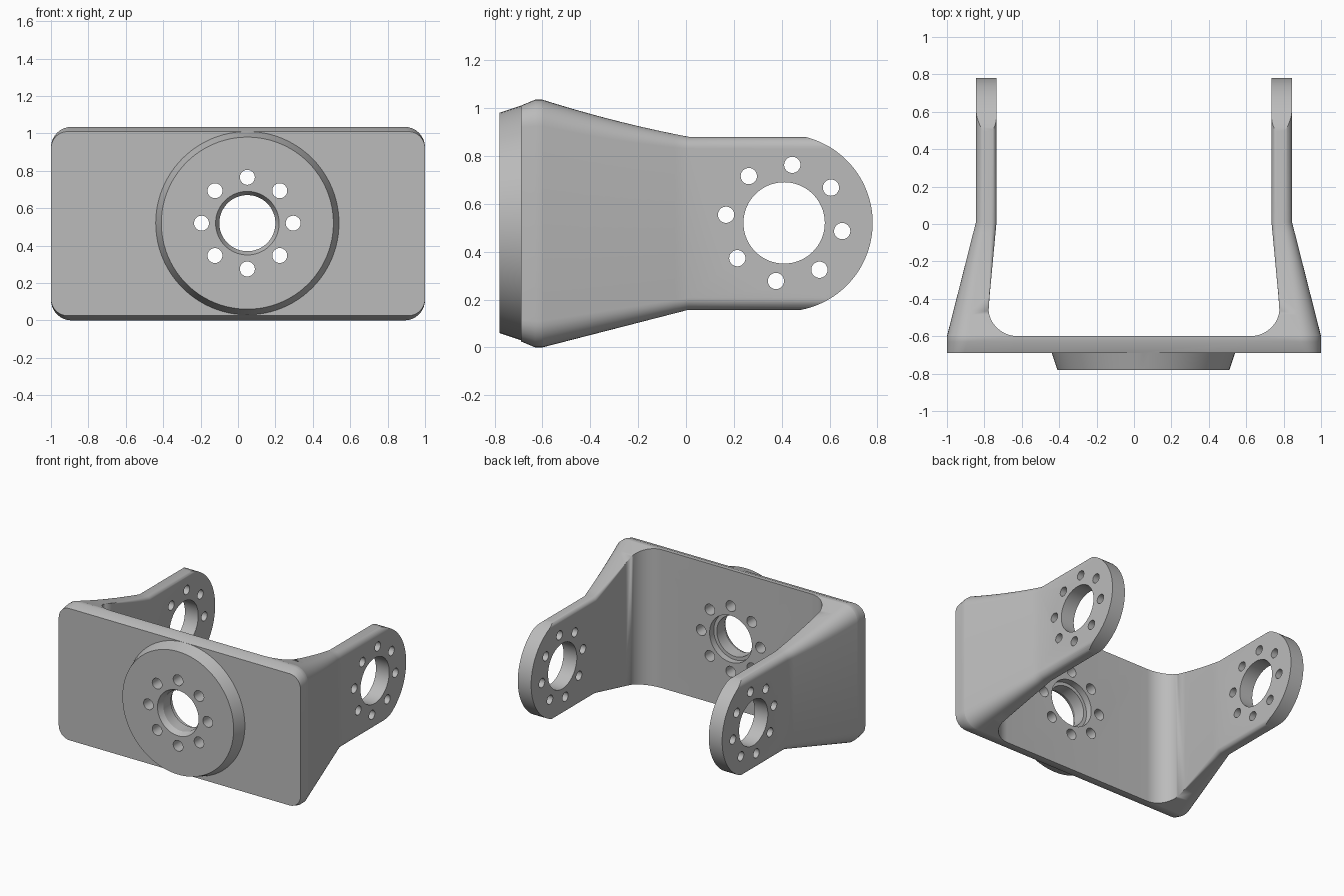
import bpy, bmesh
from math import sin, cos, radians, pi, sqrt
from mathutils import Vector

cube = bpy.data.objects.get("Cube")
if cube:
    bpy.data.objects.remove(cube, do_unlink=True)

grey = bpy.data.materials.new("light grey")
grey.use_nodes = True
grey.diffuse_color = (0.5, 0.5, 0.5, 1)
grey.node_tree.nodes["Principled BSDF"].inputs["Base Color"].default_value = (0.5, 0.5, 0.5, 1)

MID_Z = 0.52       # height of every bore centre
HUB_X = 0.05       # hub is slightly off centre
EYE_Y = 0.41       # centre of the arm ends
FILLET_X = 0.62    # where the inner fillet leaves the back plate


def loft(name, rings, half=False):
    """Skin a list of equal-length rings and cap both ends."""
    bm = bmesh.new()
    rows = [[bm.verts.new(p) for p in ring] for ring in rings]
    for a, b in zip(rows, rows[1:]):
        for i in range(len(a)):
            j = (i + 1) % len(a)
            bm.faces.new((a[i], a[j], b[j], b[i]))
    bm.faces.new(rows[0])
    bm.faces.new(rows[-1])
    bmesh.ops.remove_doubles(bm, verts=bm.verts, dist=1e-4)
    if half:  # open the middle and mirror to the other side
        inner = [f for f in bm.faces if all(abs(v.co.x) < 1e-4 for v in f.verts)]
        bmesh.ops.delete(bm, geom=inner, context='FACES')
        bmesh.ops.mirror(bm, geom=bm.verts[:] + bm.edges[:] + bm.faces[:],
                         axis='X', merge_dist=1e-4)
    bmesh.ops.recalc_face_normals(bm, faces=bm.faces)
    mesh = bpy.data.meshes.new(name)
    bm.to_mesh(mesh)
    bm.free()
    mesh.materials.append(grey)
    obj = bpy.data.objects.new(name, mesh)
    bpy.context.collection.objects.link(obj)
    return obj


def turned(name, axis, centre, steps, sides=64):
    """Round part along x or y; steps are (position, radius)."""
    rings = []
    for pos, r in steps:
        ring = []
        for i in range(sides):
            a = 2 * pi * i / sides
            u, w = centre[0] + r * cos(a), centre[1] + r * sin(a)
            ring.append((pos, u, w) if axis == 'x' else (u, pos, w))
        rings.append(ring)
    return loft(name, rings)


def boolean(target, tool, operation):
    mod = target.modifiers.new(tool.name, 'BOOLEAN')
    mod.object, mod.operation, mod.solver = tool, operation, 'EXACT'
    bpy.context.view_layer.objects.active = target
    bpy.ops.object.modifier_apply(modifier=mod.name)
    bpy.data.objects.remove(tool, do_unlink=True)


def section(y, x_in, x_out, z_lo, z_hi, r_in, r_out):
    """Rounded rectangle across the arm at depth y."""
    ring = []

    def corner(cx, cz, r, start):
        for k in range(9):
            a = radians(start + 90 * k / 8)
            ring.append((cx + r * cos(a), y, cz + r * sin(a)))

    mid = max(x_in + r_in, FILLET_X)
    corner(x_in + r_in, z_lo + r_in, r_in, 180)
    ring.append((mid, y, z_lo))
    corner(x_out - r_out, z_lo + r_out, r_out, 270)
    corner(x_out - r_out, z_hi - r_out, r_out, 0)
    ring.append((mid, y, z_hi))
    corner(x_in + r_in, z_hi - r_in, r_in, 90)
    return ring


def arm_section(y, x_in):
    """Arm tapers from the plate to the straight end."""
    t = min(max((y + 0.6) / 0.61, 0), 1)
    top = 1.035 - 0.155 * (1.25 * t - 0.25 * t * t)
    return section(y, x_in, 1 - 0.155 * t, 0.157 * t, top,
                   0.03 * min(max((y + 0.45) / 0.46, 0), 1), 0.11 - 0.06 * t)


# Back plate with its bevelled front, then the filleted root and the arm
rings = [section(-0.69, 0, 1, 0.025, 1.01, 0, 0.09),
         section(-0.63, 0, 1, 0, 1.035, 0, 0.11),
         arm_section(-0.6, 0)]
for k in range(11):
    a = radians(85 * k / 10)
    rings.append(arm_section(-0.45 - 0.15 * cos(a), FILLET_X + 0.158 * sin(a)))
for k in range(1, 9):
    t = k / 8
    rings.append(arm_section(-0.437 + 0.447 * t, 0.777 - 0.042 * t))
rings.append(arm_section(0.9, 0.735))
bracket = loft("bracket", rings, half=True)

# Round off the arm ends
outline = [(-1, -0.2), (0.2, -0.2)]
for k in range(65):
    a = radians(-90 + 180 * k / 64)
    outline.append((EYE_Y + 0.37 * cos(a), MID_Z + 0.37 * sin(a)))
outline += [(0.2, 1.2), (-1, 1.2)]
boolean(bracket, loft("arm_end_trim", [[(x, y, z) for y, z in outline] for x in (-1.2, 1.2)]),
        'INTERSECT')

# Tapered hub on the front
hub = turned("mounting_hub", 'y', (HUB_X, MID_Z), [(-0.78, 0.46), (-0.66, 0.5)], 96)
boolean(bracket, hub, 'UNION')

# Stepped hub bore and plain arm bores
boolean(bracket, turned("hub_bore", 'y', (HUB_X, MID_Z),
                        [(-0.9, 0.17), (-0.78, 0.17), (-0.74, 0.15), (-0.65, 0.15),
                         (-0.65, 0.175), (-0.5, 0.175)]), 'DIFFERENCE')
boolean(bracket, turned("arm_bore", 'x', (EYE_Y, MID_Z), [(-1.2, 0.17), (1.2, 0.17)]),
        'DIFFERENCE')

# Rings of eight bolt holes
for k in range(8):
    a = radians(45 * k)
    boolean(bracket, turned("hub_bolt_hole", 'y',
                            (HUB_X + 0.245 * cos(a), MID_Z + 0.245 * sin(a)),
                            [(-0.9, 0.04), (-0.5, 0.04)], 32), 'DIFFERENCE')
    a -= radians(8)
    boolean(bracket, turned("arm_bolt_hole", 'x',
                            (EYE_Y + 0.245 * cos(a), MID_Z + 0.245 * sin(a)),
                            [(-1.2, 0.034), (1.2, 0.034)], 32), 'DIFFERENCE')

bpy.ops.object.select_all(action='DESELECT')
bracket.select_set(True)
bpy.context.view_layer.objects.active = bracket
bpy.ops.object.shade_smooth_by_angle(angle=radians(25))
